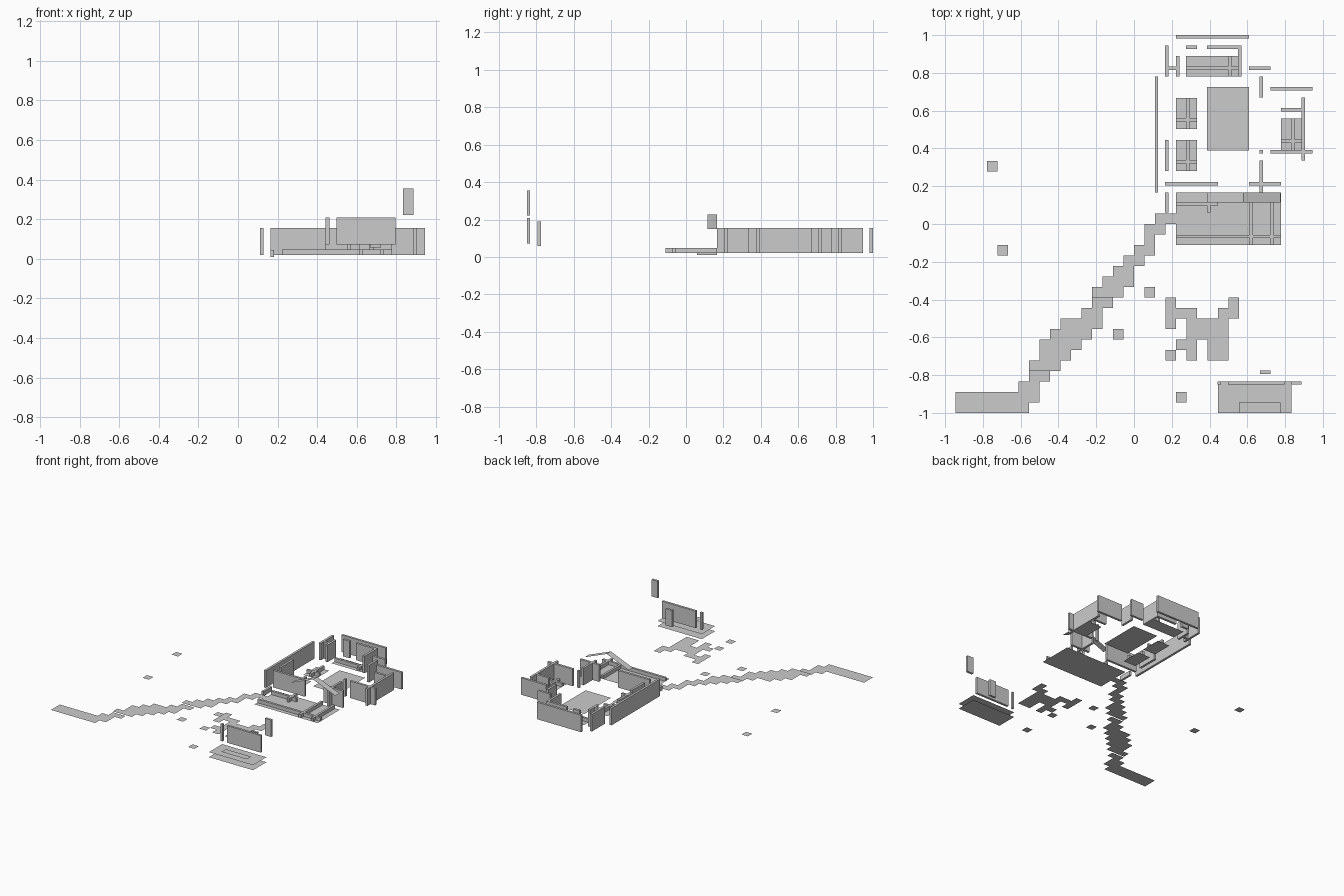
import bpy

U = 1 / 18    # plan module
T = 0.018     # wall thickness


def mesh(name, verts, faces):
    me = bpy.data.meshes.new(name)
    me.from_pydata(verts, [], faces)
    ob = bpy.data.objects.new(name, me)
    bpy.context.collection.objects.link(ob)
    return ob


def box(name, x0, x1, y0, y1, z0, z1):
    v = [(x, y, z) for z in (z0, z1) for x, y in ((x0, y0), (x1, y0), (x1, y1), (x0, y1))]
    f = [(3, 2, 1, 0), (4, 5, 6, 7)] + [(i, (i + 1) % 4, (i + 1) % 4 + 4, i + 4) for i in range(4)]
    return mesh(name, v, f)


def sheets(name, rects, z, s=1.0):
    """Flat ground sheets given as (x0, x1, y0, y1) rectangles."""
    v, f = [], []
    for x0, x1, y0, y1 in rects:
        n = len(v)
        v += [(x0 * s, y0 * s, z), (x1 * s, y0 * s, z), (x1 * s, y1 * s, z), (x0 * s, y1 * s, z)]
        f.append((n, n + 1, n + 2, n + 3))
    return mesh(name, v, f)


def wall_x(x0, x1, y, z0=0.02, z1=0.155, name="wall"):
    box(name, x0, x1, y, y + T, z0, z1)


def wall_y(x, y0, y1, z0=0.02, z1=0.155, name="wall"):
    box(name, x, x + T, y0, y1, z0, z1)


# Stepped path, one row of cells at a time, rising in three levels
rows = [(-17, -10), (-17, -9), (-11, -9), (-10, -8), (-10, -7), (-9, -6),
        (-9, -5), (-8, -4), (-7, -3), (-5, -3), (-4, -2), (-4, -1), (-3, 0),
        (-2, 0), (-1, 1), (0, 2), (1, 2), (1, 3), (2, 4)]
path = [(a, b, i - 18, i - 17) for i, (a, b) in enumerate(rows)]
sheets("path_low", path[:4], 0.004, U)
sheets("path_middle", path[4:11], 0.012, U)
sheets("path_high", path[11:], 0.02, U)

# Loose paving pads
sheets("paving_pads", [(x, x + 1, y, y + 1) for x, y in
                       ((-14, 5), (-13, -3), (1, -7), (-2, -11), (4, -17))], 0.0, U)

# Irregular raised bed
sheets("raised_bed", [(3, 4, -10, -7), (4, 6, -9, -8), (5, 9, -11, -9), (7, 9, -13, -11),
                      (8, 9, -9, -8), (9, 10, -9, -7), (5, 6, -13, -11), (4, 5, -12, -11),
                      (3, 4, -13, -12)], 0.046, U)

# Outer and inner house walls running along y: x, start, end
for x, y0, y1 in ((0.11, 0.167, 0.78), (0.165, 0.78, 0.945), (0.165, 0.28, 0.445),
                  (0.222, 0.78, 0.89), (0.55, 0.78, 0.945), (0.665, 0.67, 0.78),
                  (0.886, 0.335, 0.67), (0.665, 0.167, 0.335)):
    wall_y(x, y0, y1, name="wall_along_y")

# House walls running along x: start, end, y
for x0, x1, y in ((0.165, 0.444, 0.205), (0.61, 0.778, 0.205), (0.18, 0.222, 0.816),
                  (0.222, 0.61, 0.982), (0.275, 0.333, 0.927), (0.387, 0.565, 0.927),
                  (0.61, 0.722, 0.816), (0.722, 0.944, 0.706), (0.778, 0.89, 0.595),
                  (0.722, 0.944, 0.374), (0.665, 0.683, 0.374)):
    wall_x(x0, x1, y, name="wall_along_x")

# Central floor
sheets("central_floor", [(0.387, 0.61, 0.39, 0.725)], 0.016)

# Room floors, each crossed by low dividers
for x0, x1, y0, y1, dx, dy in ((0.222, 0.333, 0.28, 0.445, 0.275, 0.32),
                               (0.222, 0.333, 0.503, 0.668, 0.275, 0.542),
                               (0.275, 0.568, 0.782, 0.89, 0.497, 0.817),
                               (0.778, 0.888, 0.39, 0.558, 0.832, 0.43)):
    sheets("room_floor", [(x0, x1, y0, y1)], 0.02)
    wall_y(dx, y0, y1, 0.02, 0.048, "low_divider")
    wall_x(x0, x1, dy, 0.02, 0.048, "low_divider")

# Front terrace with low dividers
sheets("terrace_floor", [(0.222, 0.778, -0.11, 0.167)], 0.02)
wall_x(0.222, 0.778, -0.075, 0.02, 0.048, "terrace_divider")
wall_x(0.222, 0.444, 0.097, 0.02, 0.048, "terrace_divider")
for x in (0.611, 0.72):
    wall_y(x, -0.11, 0.167, 0.02, 0.048, "terrace_divider")
wall_y(0.387, 0.06, 0.167, 0.02, 0.048, "terrace_divider")
wall_y(0.165, 0.06, 0.167, 0.01, 0.045, "terrace_side_rail")

# Gabled porch roof
a, b = 0.115, 0.167
mesh("porch_roof", [(0.387, a, 0.15), (0.387, b, 0.15), (0.58, a, 0.228), (0.58, b, 0.228),
                    (0.775, a, 0.15), (0.775, b, 0.15)], [(0, 2, 3, 1), (2, 4, 5, 3)])

# Small front building: layered floors and facade panels
sheets("pavilion_base", [(0.444, 0.833, -1, -0.833)], 0.0)
sheets("pavilion_floor", [(0.444, 0.833, -1, -0.833)], 0.04)
sheets("pavilion_top_step", [(0.555, 0.776, -1, -0.945)], 0.072)
wall_x(0.443, 0.461, -0.851, 0.073, 0.208, "facade_post")
wall_x(0.498, 0.796, -0.851, 0.073, 0.208, "facade_panel")
wall_x(0.833, 0.887, -0.851, 0.222, 0.356, "upper_panel")
wall_x(0.667, 0.722, -0.793, 0.058, 0.19, "rear_panel")
